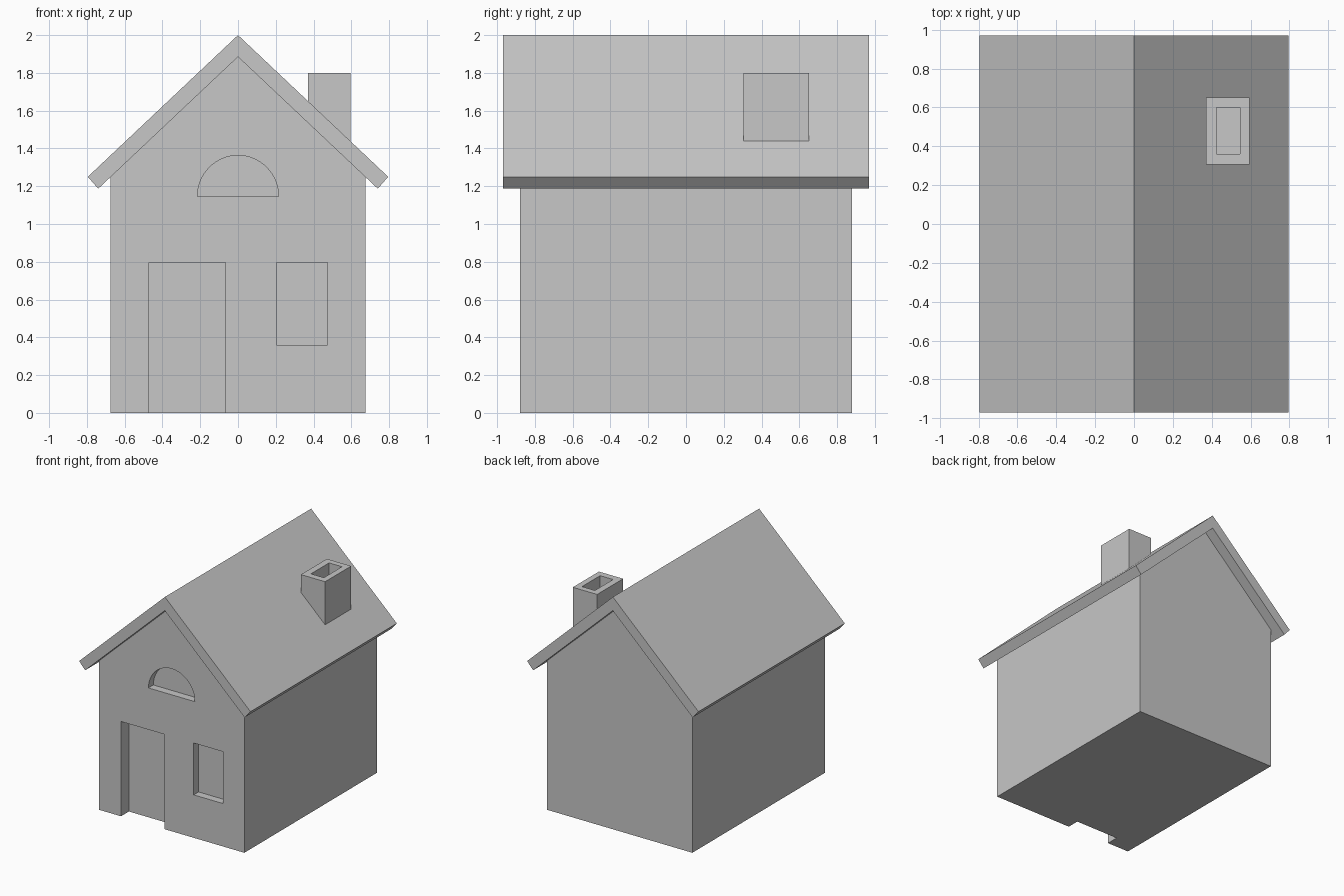
import bpy
import math

if "Cube" in bpy.data.objects:
    bpy.data.objects.remove(bpy.data.objects["Cube"])

grey = bpy.data.materials.new("plain_grey")
grey.use_nodes = True
grey.diffuse_color = (0.57, 0.57, 0.57, 1)
grey.node_tree.nodes["Principled BSDF"].inputs["Base Color"].default_value = grey.diffuse_color


def prism(name, profile, y0, y1):
    """Extrude an x-z outline (counter-clockwise from the front) from y0 to y1."""
    n = len(profile)
    verts = [(x, y, z) for y in (y0, y1) for x, z in profile]
    faces = [tuple(range(n)), tuple(range(2 * n - 1, n - 1, -1))]
    faces += [(i, i + n, (i + 1) % n + n, (i + 1) % n) for i in range(n)]
    mesh = bpy.data.meshes.new(name)
    mesh.from_pydata(verts, [], faces)
    mesh.materials.append(grey)
    obj = bpy.data.objects.new(name, mesh)
    bpy.context.collection.objects.link(obj)
    return obj


def rect(x0, x1, z0, z1):
    return [(x0, z0), (x1, z0), (x1, z1), (x0, z1)]


def carve(target, cutter):
    """Cut a recess, apply it, then drop the cutter."""
    cutter.hide_render = True
    mod = target.modifiers.new("recess", 'BOOLEAN')
    mod.operation = 'DIFFERENCE'
    mod.solver = 'EXACT'
    mod.object = cutter
    bpy.context.view_layer.objects.active = target
    bpy.ops.object.modifier_apply(modifier=mod.name)
    bpy.data.objects.remove(cutter)


# Solid house body with a gable at each end
front = -0.88
walls = prism("walls", [(-0.675, 0), (0.675, 0), (0.675, 1.25), (0, 1.886), (-0.675, 1.25)],
              front, -front)

# Recessed doorway, window and half-round gable window
carve(walls, prism("doorway_cutter", rect(-0.47, -0.065, -0.1, 0.795), front - 0.1, front + 0.105))
carve(walls, prism("window_cutter", rect(0.205, 0.475, 0.36, 0.795), front - 0.1, front + 0.065))
arch = [(0.215 * math.cos(math.pi * i / 32), 1.145 + 0.218 * math.sin(math.pi * i / 32))
        for i in range(33)]
carve(walls, prism("gable_window_cutter", arch, front - 0.1, front + 0.065))

# Pitched roof slab overhanging on every side
prism("roof", [(0, 1.885), (0.74, 1.187), (0.795, 1.25), (0, 2),
               (-0.795, 1.25), (-0.74, 1.187)], -0.97, 0.97)

# Hollow-topped chimney through the roof
chimney = prism("chimney", rect(0.37, 0.595, 1.41, 1.8), 0.305, 0.65)
carve(chimney, prism("flue_cutter", rect(0.425, 0.545, 1.62, 1.9), 0.36, 0.6))
